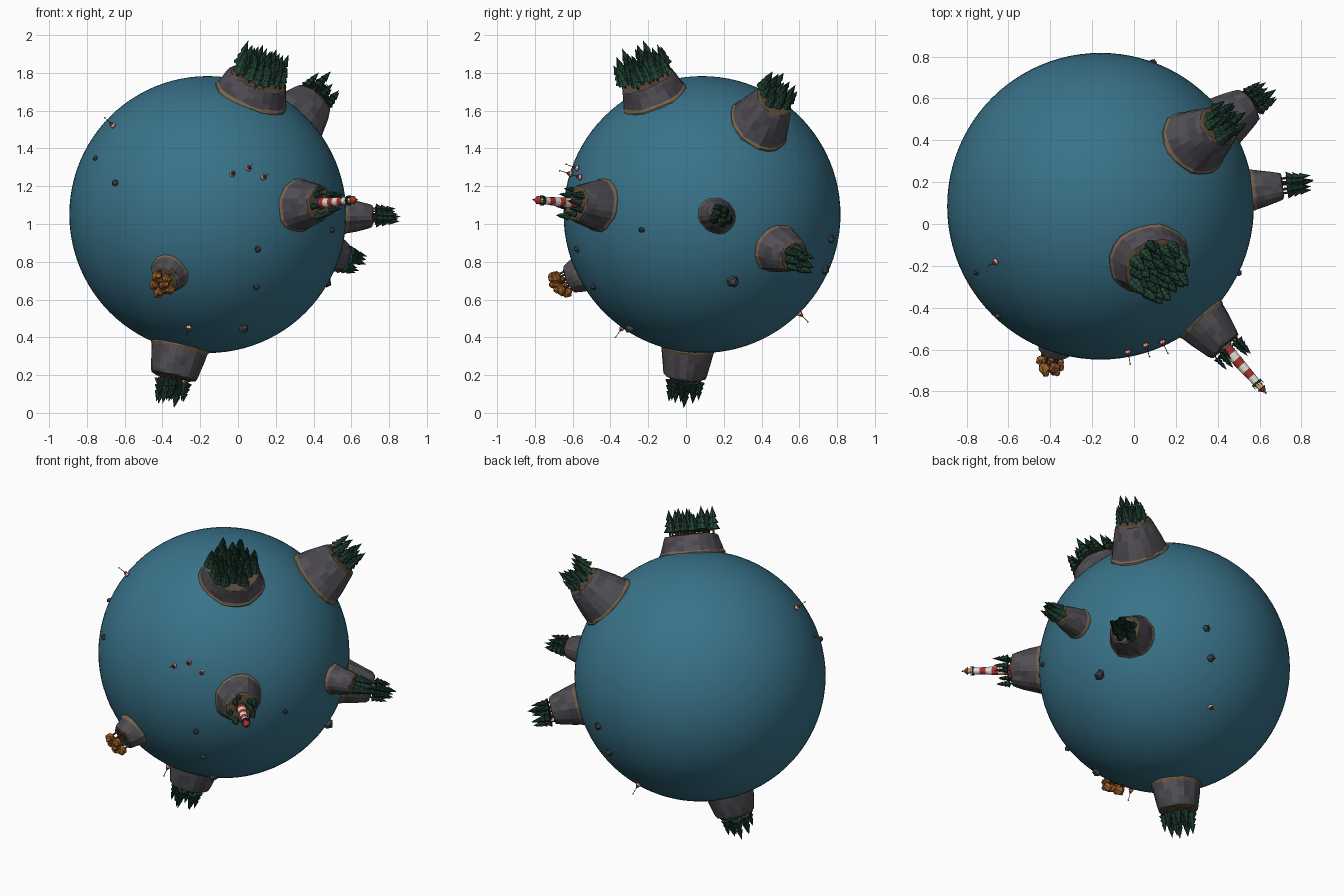
import bpy, bmesh, random
from math import sin, cos, pi, sqrt
from mathutils import Vector, Matrix

if "Cube" in bpy.data.objects:
    bpy.data.objects.remove(bpy.data.objects["Cube"])

random.seed(4)
C = Vector((-0.16, 0.085, 1.05))   # planet centre
R = 0.733                          # planet radius

COLORS = {
    "water": (.04, .17, .25), "rock": (.085, .08, .09), "rock_dark": (.065, .06, .072),
    "sand": (.18, .125, .075), "leaf": (.016, .06, .035), "leaf_dark": (.012, .042, .03),
    "trunk": (.06, .035, .02), "autumn": (.36, .13, .025), "autumn_dark": (.26, .08, .02),
    "red": (.4, .03, .025), "white": (.75, .73, .68), "lamp": (.8, .6, .25),
    "metal": (.03, .03, .035), "stone": (.05, .055, .065), "earth": (.1, .07, .04),
}
MATS = {}
for i, (key, col) in enumerate(COLORS.items()):
    m = bpy.data.materials.new(key)
    m.diffuse_color = (*col, 1)
    m.use_nodes = True
    m.node_tree.nodes["Principled BSDF"].inputs["Base Color"].default_value = m.diffuse_color
    MATS[key] = (i, m)


def finish(bm, name):
    me = bpy.data.meshes.new(name)
    bm.to_mesh(me)
    bm.free()
    for i, m in MATS.values():
        me.materials.append(m)
    ob = bpy.data.objects.new(name, me)
    bpy.context.collection.objects.link(ob)
    return ob


def paint(verts, mat):
    for v in verts:
        for f in v.link_faces:
            f.material_index = MATS[mat][0]


def frame(n, d):
    """Local frame at distance d from the planet centre, z pointing outward."""
    return Matrix.Translation(C + n * d) @ n.to_track_quat('Z', 'Y').to_matrix().to_4x4()


def cone(bm, M, z, h, r1, r2, seg, mat):
    v = bmesh.ops.create_cone(bm, cap_ends=True, segments=seg, radius1=r1, radius2=r2,
                              depth=h, matrix=M @ Matrix.Translation((0, 0, z + h / 2)))
    paint(v["verts"], mat)


def ball(bm, M, p, r, mat, sub=1, jit=0.0):
    v = bmesh.ops.create_icosphere(bm, subdivisions=sub, radius=r,
                                   matrix=M @ Matrix.Translation(p))["verts"]
    for x in v:
        x.co += Vector([random.uniform(-jit, jit) * r for _ in range(3)])
    paint(v, mat)


# rock frustum rising out of the water, with a sandy foot and rim
def island(name, n, r0, r1, top, seg=22):
    bm = bmesh.new()
    foot = sqrt(R * R - r0 * r0)
    M = frame(n, 0)
    prof = [(r0 * 1.0, foot - .03), (r0 * 1.0, foot + .006), (r0 * .95, foot + .018)]
    for t in (.3, .6, .85):
        r = r0 * .95 + (r1 - r0 * .95) * t ** 1.15
        prof.append((r, foot + .018 + (top - foot - .018) * t))
    prof += [(r1 * 1.0, top - .006), (r1 * .88, top)]
    lobes = [1 + .05 * sin(2 * k * 2 * pi / seg + n.x * 9) + random.uniform(-.035, .035)
             for k in range(seg)]
    rings = []
    for r, z in prof:
        rings.append([bm.verts.new(M @ Vector((r * lobes[k] * cos(2 * pi * k / seg),
                                               r * lobes[k] * sin(2 * pi * k / seg),
                                               z + random.uniform(-.004, .004))))
                      for k in range(seg)])
    for i in range(len(rings) - 1):
        for k in range(seg):
            a, b = rings[i], rings[i + 1]
            f = bm.faces.new((a[k], a[(k + 1) % seg], b[(k + 1) % seg], b[k]))
            key = "sand" if i < 2 else "earth" if i == len(rings) - 2 else \
                random.choice(("rock", "rock_dark"))
            f.material_index = MATS[key][0]
    bm.faces.new(rings[-1]).material_index = MATS["earth"][0]
    bm.faces.new(rings[0][::-1])
    finish(bm, name + "_island")


def pine(bm, M, h):
    r = h * random.uniform(.2, .25)
    mat = random.choice(("leaf", "leaf_dark"))
    cone(bm, M, -.015, h * .3 + .015, h * .045, h * .035, 5, "trunk")
    for z, hh, k in ((.16, .4, 1), (.38, .36, .8), (.6, .4, .58)):
        cone(bm, M, h * z, h * hh, r * k, 0, 7, mat)


def spots(count, spread, hole=0.0):
    """Sunflower scatter between hole and spread."""
    for i in range(count):
        r = sqrt(hole ** 2 + (spread ** 2 - hole ** 2) * (i + .5) / count)
        a = i * 2.39996 + random.uniform(-.2, .2)
        yield Vector((r * cos(a), r * sin(a), 0))


def forest(name, n, top, count, spread, h0, h1, hole=0.0):
    bm = bmesh.new()
    M = frame(n, top)
    for p in spots(count, spread, hole):
        lean = Matrix.Rotation(random.uniform(0, 6), 4, 'Z')
        pine(bm, M @ Matrix.Translation(p) @ lean, random.uniform(h0, h1))
    finish(bm, name + "_pines")


# water planet
bm = bmesh.new()
bmesh.ops.create_uvsphere(bm, u_segments=96, v_segments=48, radius=R,
                          matrix=Matrix.Translation(C))
for f in bm.faces:
    f.smooth = True
finish(bm, "water_globe")

# islands: name, direction, foot radius, top radius, top distance,
# then pines: count, spread, min height, max height, clear middle
for name, d, r0, r1, top, cnt, spread, h0, h1, hole in (
    ("summit", (.325, -.354, .877), .19, .15, .825, 34, .14, .11, .165, 0),
    ("back_ridge", (.615, .42, .665), .175, .105, .915, 15, .09, .09, .15, 0),
    ("lighthouse", (.661, -.747, .066), .138, .09, .90, 9, .083, .065, .11, .05),
    ("east", (.99, .11, -.01), .097, .062, .875, 7, .045, .1, .155, 0),
    ("back_east", (.798, .548, -.251), .132, .085, .89, 11, .068, .09, .15, 0),
    ("south", (-.206, -.103, -.973), .15, .115, .885, 14, .09, .1, .16, 0),
):
    n = Vector(d).normalized()
    island(name, n, r0, r1, top)
    forest(name, n, top, cnt, spread, h0, h1, hole)

# autumn island with round-crowned trees
n = Vector((-.276, -.863, -.421)).normalized()
island("autumn", n, .1, .072, .815, 18)
bm = bmesh.new()
M = frame(n, .815)
for p in spots(8, .062):
    h = random.uniform(.05, .075)
    T = M @ Matrix.Translation(p)
    cone(bm, T, -.01, h + .01, .007, .005, 5, "trunk")
    ball(bm, T, (0, 0, h), random.uniform(.026, .034), random.choice(("autumn", "autumn_dark")), 1, .12)
    ball(bm, T, (.014, .008, h + .018), .019, "autumn", 1, .12)
finish(bm, "autumn_trees")

# striped lighthouse
n = Vector((.661, -.747, .066)).normalized()
M = frame(n, .89)
bm = bmesh.new()
cone(bm, M, 0, .02, .036, .034, 12, "rock")
rad = lambda t: .029 - .010 * t
for i in range(6):
    cone(bm, M, .02 + i * .036, .036, rad(i / 6), rad((i + 1) / 6), 12, ("red", "white")[i % 2])
cone(bm, M, .236, .009, .027, .027, 12, "metal")
cone(bm, M, .245, .028, .015, .015, 8, "lamp")
cone(bm, M, .273, .03, .023, 0, 12, "red")
ball(bm, M, (0, 0, .305), .005, "metal")
for k in range(8):
    a = k * pi / 4
    cone(bm, M @ Matrix.Translation((.025 * cos(a), .025 * sin(a), 0)), .245, .014, .0015, .0015, 4, "metal")
finish(bm, "lighthouse_tower")

# loose sea rocks (offsets from the planet centre, radius)
bm = bmesh.new()
for x, y, z, r in ((-.592, -.315, .297, .016), (-.487, -.52, .167, .019), (.265, -.66, -.184, .019),
                   (.255, -.57, -.38, .018), (.19, -.38, -.60, .029), (.66, -.32, -.083, .017),
                   (.635, .165, -.36, .034), (.25, .685, -.13, .023), (.19, .645, -.29, .025)):
    ball(bm, frame(Vector((x, y, z)).normalized(), R + r * .2), (0, 0, 0), r, "stone", 1, .15)
finish(bm, "sea_rocks")

# floating buoys with thin masts
bm = bmesh.new()
for x, y, z in ((-.508, -.27, .477), (.13, -.69, .213), (.215, -.66, .244), (.295, -.645, .197),
                (-.10, -.42, -.596), (.08, .525, -.532)):
    M = frame(Vector((x, y, z)).normalized(), R)
    cone(bm, M, -.008, .014, .015, .016, 8, "red")
    cone(bm, M, .006, .009, .016, .012, 8, "white")
    cone(bm, M, .015, .014, .012, .004, 8, "red")
    cone(bm, M, .029, .038, .002, .0015, 5, "metal")
    ball(bm, M, (0, 0, .069), .005, "lamp")
finish(bm, "buoys")
